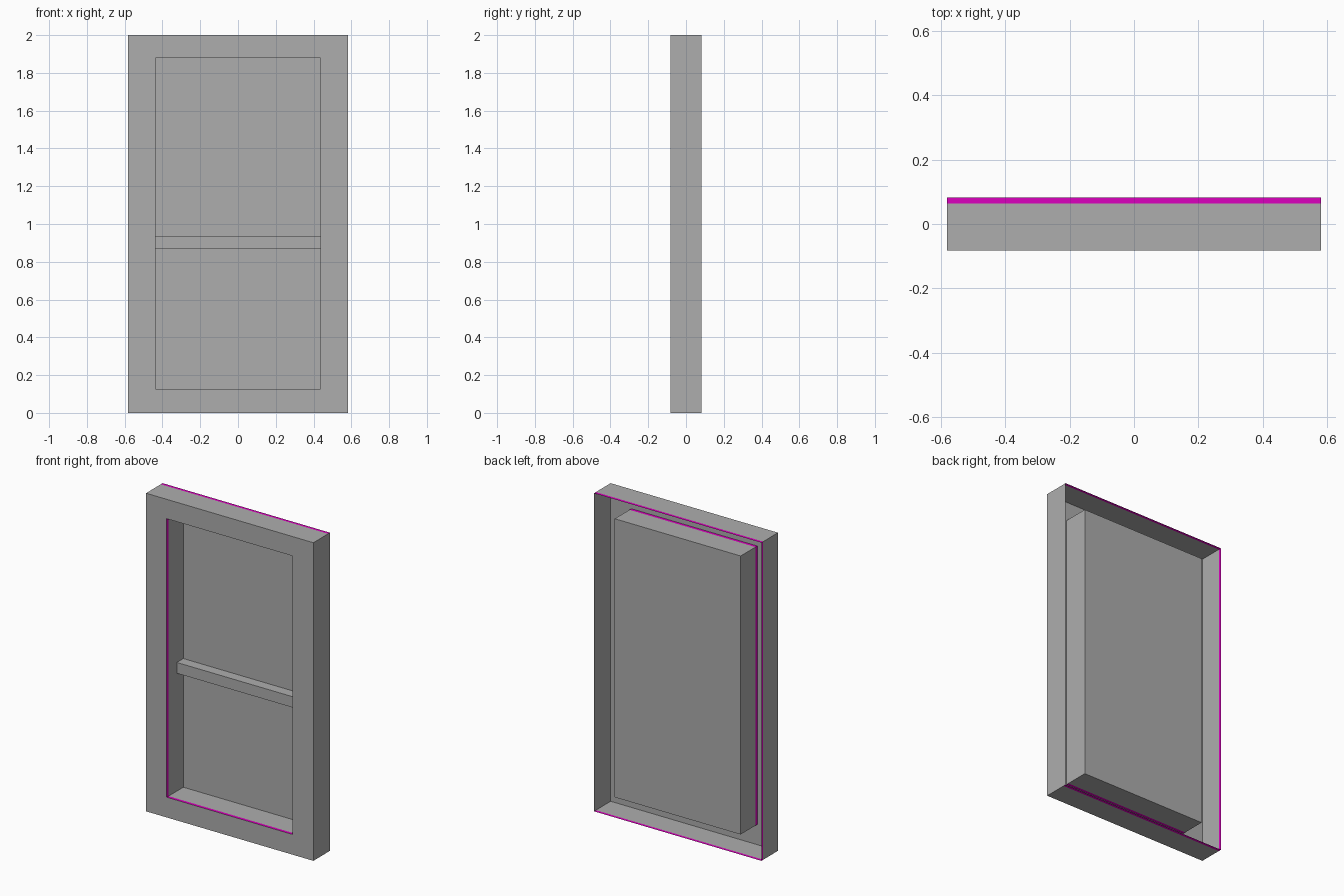
import bpy, bmesh

if "Cube" in bpy.data.objects:
    bpy.data.objects.remove(bpy.data.objects["Cube"])

W, H, D = 0.582, 2.0, 0.0825        # outer half width, height, half depth
IW, Z0, Z1 = 0.438, 0.127, 1.878    # opening half width, bottom, top
EDGE = 0.018                        # width of the magenta edge strip


def material(name, rgb):
    m = bpy.data.materials.new(name)
    m.diffuse_color = (*rgb, 1)
    m.use_nodes = True
    m.node_tree.nodes["Principled BSDF"].inputs["Base Color"].default_value = m.diffuse_color
    return m


GREY = material("grey", (0.42, 0.42, 0.42))
MAGENTA = material("magenta", (0.72, 0.0, 0.52))


def make(name, quads):
    """quads: list of (four corners, material index)"""
    bm = bmesh.new()
    for pts, mi in quads:
        f = bm.faces.new([bm.verts.new(p) for p in pts])
        f.material_index = mi
    bmesh.ops.remove_doubles(bm, verts=bm.verts, dist=1e-5)
    me = bpy.data.meshes.new(name)
    bm.to_mesh(me)
    bm.free()
    me.materials.append(GREY)
    me.materials.append(MAGENTA)
    ob = bpy.data.objects.new(name, me)
    bpy.context.collection.objects.link(ob)
    return ob


def loop(w, z0, z1, y):
    return [(-w, y, z0), (w, y, z0), (w, y, z1), (-w, y, z1)]


def band(a, b, mats, flip=False):
    """Ring of four quads: bottom, right, top, left"""
    out = []
    for i in range(4):
        j = (i + 1) % 4
        q = [a[i], b[i], b[j], a[j]]
        out.append((q[::-1] if flip else q, mats[i]))
    return out


PLAIN, STRIP = [0] * 4, [1, 0, 1, 1]   # the right side stays grey

# Outer walls, open at the back, with a coloured rear edge
o0, o1, o2 = (loop(W, 0, H, y) for y in (-D, D - EDGE, D))
make("outer_frame", band(o0, o1, PLAIN) + band(o1, o2, STRIP))

# Front face ring
i0, i1, i2 = (loop(IW, Z0, Z1, y) for y in (-D, -D + EDGE, D))
make("front_face", band(o0, i0, PLAIN, True))

# Reveal around the opening, with a coloured front edge
make("reveal", band(i0, i1, STRIP, True) + band(i1, i2, PLAIN, True))

# Pane closing the reveal at the back
make("pane", [(i2, 0)])

# Crossbar: bottom, front and top against the pane
r0, r1 = loop(IW, 0.868, 0.936, 0.018), loop(IW, 0.868, 0.936, D)
sides = band(r0, r1, PLAIN)
make("crossbar", [(r0, 0), sides[0], sides[2]])
